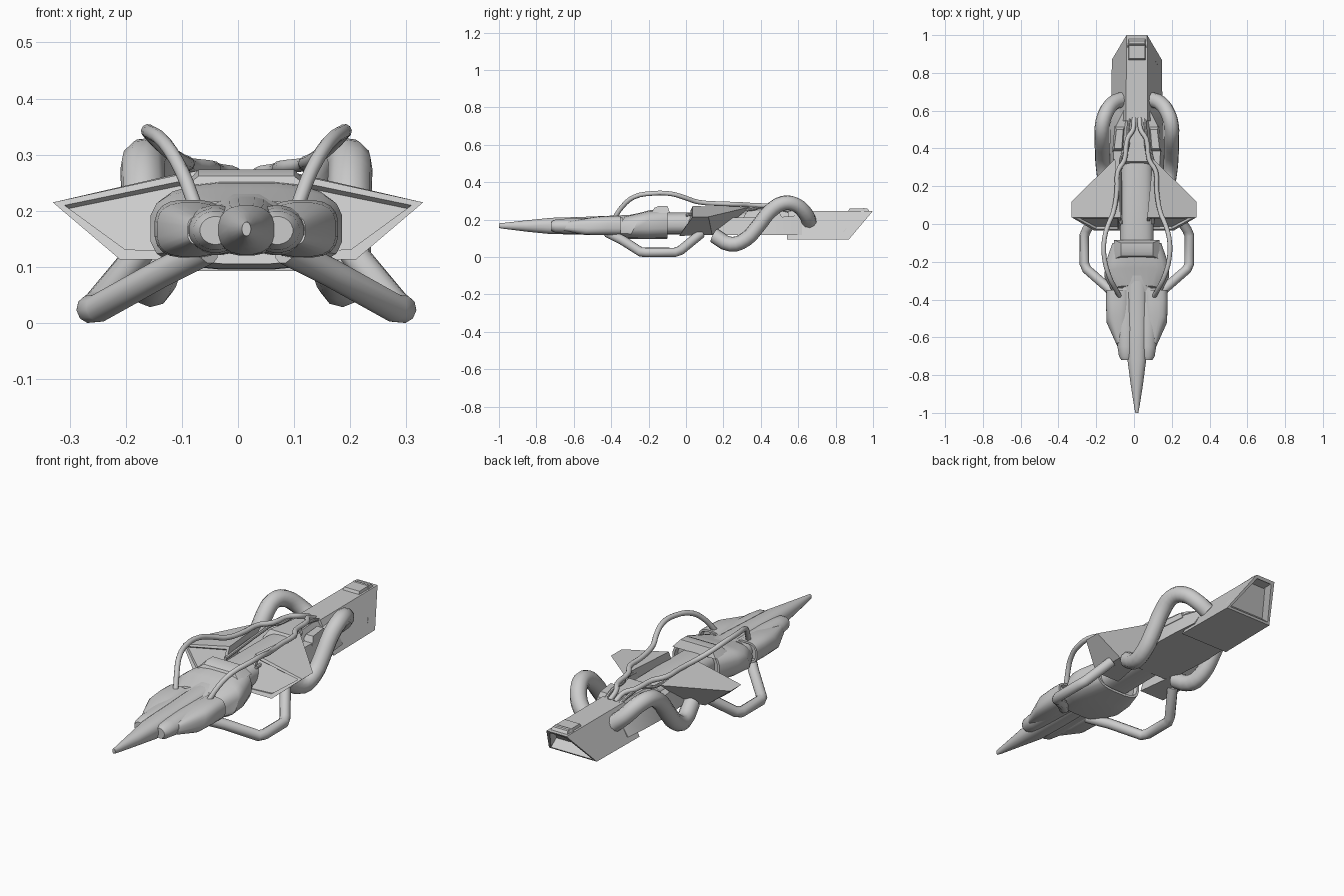
import bpy, bmesh, math

if "Cube" in bpy.data.objects:
    bpy.data.objects.remove(bpy.data.objects["Cube"])

CX = 0.015  # body axis sits slightly right of the origin


def finish(ob, angle=35):
    bpy.ops.object.select_all(action='DESELECT')
    ob.select_set(True)
    bpy.context.view_layer.objects.active = ob
    bpy.ops.object.shade_smooth_by_angle(angle=math.radians(angle))


def loft(name, rings, inset=None, angle=35):
    """Skin matching rings of 3D points; inset=(end, thickness, depth) hollows one cap."""
    bm = bmesh.new()
    vs = [[bm.verts.new(p) for p in r] for r in rings]
    n = len(vs[0])
    for a, b in zip(vs, vs[1:]):
        for i in range(n):
            bm.faces.new((a[i], a[(i + 1) % n], b[(i + 1) % n], b[i]))
    caps = [bm.faces.new(vs[0]), bm.faces.new(vs[-1])]
    bmesh.ops.recalc_face_normals(bm, faces=bm.faces)
    if inset:
        end, thick, depth = inset
        bmesh.ops.inset_region(bm, faces=[caps[end]], thickness=thick)
        r = bmesh.ops.inset_region(bm, faces=[caps[end]], thickness=0.004, depth=-depth)
    me = bpy.data.meshes.new(name)
    bm.to_mesh(me)
    bm.free()
    ob = bpy.data.objects.new(name, me)
    bpy.context.collection.objects.link(ob)
    finish(ob, angle)
    return ob


def oval(y, hw, zb, zt, x=CX, power=1.0, shear=0.0, n=20):
    """Rounded ring; power<1 gives a squarer section, shear slants it in y."""
    pts = []
    zc, hz = (zb + zt) / 2, (zt - zb) / 2
    for i in range(n):
        a = 2 * math.pi * (i + 0.5) / n
        c, s = math.cos(a), math.sin(a)
        c = math.copysign(abs(c) ** power, c)
        s = math.copysign(abs(s) ** power, s)
        pts.append((x + hw * c, y + shear * hz * s, zc + hz * s))
    return pts


def trapezoid(y_top, y_bot, hw_top, hw_bot, zt, zb, x=CX):
    return [(x - hw_top, y_top, zt), (x + hw_top, y_top, zt),
            (x + hw_bot, y_bot, zb), (x - hw_bot, y_bot, zb)]


def pipe(name, pts, radius, side, smooth=True, sides=3):
    """Round tube along half-offsets from the body axis, placed on one side."""
    cu = bpy.data.curves.new(name, 'CURVE')
    cu.dimensions = '3D'
    cu.bevel_depth = radius
    cu.bevel_resolution = sides
    cu.use_fill_caps = True
    cu.resolution_u = 3
    P = [(CX + side * x, y, z) for x, y, z in pts]
    if smooth:
        sp = cu.splines.new('BEZIER')
        sp.bezier_points.add(len(P) - 1)
        for b, p in zip(sp.bezier_points, P):
            b.co = p
            b.handle_left_type = b.handle_right_type = 'AUTO'
    else:
        sp = cu.splines.new('POLY')
        sp.points.add(len(P) - 1)
        for b, p in zip(sp.points, P):
            b.co = (*p, 1)
    ob = bpy.data.objects.new(name, cu)
    bpy.context.collection.objects.link(ob)
    bpy.ops.object.select_all(action='DESELECT')
    ob.select_set(True)
    bpy.context.view_layer.objects.active = ob
    bpy.ops.object.convert(target='MESH')
    finish(bpy.context.object, 40)


# Needle nose running back into the spine
loft("nose", [oval(-1.0, .008, .155, .18), oval(-.97, .014, .15, .183),
              oval(-.85, .033, .135, .197), oval(-.72, .05, .122, .21, power=.8),
              oval(-.55, .055, .12, .215, power=.75), oval(-.2, .058, .12, .23, power=.75)])

# Central fuselage
loft("fuselage", [oval(-.36, .085, .118, .215, power=.75), oval(-.25, .09, .118, .235, power=.75),
                  oval(.1, .088, .12, .24, power=.75), oval(.3, .085, .125, .24, power=.75),
                  oval(.56, .055, .13, .235, power=.75)])

# Broad collar with slanted front, and the raised hatch on it
loft("collar", [oval(-.36, .125, .105, .218, power=.6, shear=.6),
                oval(-.27, .172, .097, .24, power=.6, shear=.5),
                oval(-.2, .165, .095, .25, power=.65),
                oval(-.1, .13, .097, .258, power=.65)], inset=(1, .012, .02))
loft("collar_hatch", [trapezoid(-.17, -.185, .085, .12, .262, .235),
                      trapezoid(-.145, -.15, .085, .12, .274, .235),
                      trapezoid(-.1, -.085, .085, .12, .274, .235)])

# Rear body between wings and tail
loft("rear_body", [trapezoid(.12, .12, .11, .13, .21, .118),
                   trapezoid(.38, .38, .125, .145, .21, .118),
                   trapezoid(.52, .52, .11, .14, .215, .118),
                   trapezoid(.62, .62, .06, .13, .225, .118)])
loft("rear_spine", [trapezoid(.33, .3, .07, .1, .25, .2),
                    trapezoid(.4, .4, .055, .085, .25, .2),
                    trapezoid(.56, .56, .04, .07, .245, .2)])

# Tail block with hollow nozzle and top plate
loft("tail", [trapezoid(.545, .54, .057, .137, .247, .093),
              trapezoid(1.0, .87, .055, .132, .247, .093)], inset=(1, .02, .05))
loft("tail_top_plate", [trapezoid(.875, .865, .042, .047, .26, .24),
                        trapezoid(.97, .985, .042, .047, .26, .24)])

for s, tag in ((-1, "left"), (1, "right")):
    # Slim side pod beside the nose
    px = CX + s * .055
    loft("side_pod_" + tag, [oval(-.72, .028, .14, .19, px), oval(-.7, .04, .13, .2, px),
                             oval(-.65, .048, .125, .205, px), oval(-.55, .055, .122, .21, px),
                             oval(-.34, .07, .12, .212, px)])
    # Sleeve wrapped round the pod, with slanted lip
    sx = CX + s * .1
    loft("pod_sleeve_" + tag, [oval(-.64, .02, .14, .19, CX + s * .085, .7, .5),
                               oval(-.515, .06, .118, .215, sx, .7, .6),
                               oval(-.42, .064, .116, .22, sx, .7, .2),
                               oval(-.35, .062, .116, .22, sx, .7)], inset=(1, .01, .02))
    # Angular wing intake with recessed front panel and diagonal rear
    front = [(s * .33, .035, .215), (s * .07, .035, .272), (s * .07, -.035, .113), (s * .21, -.035, .113)]
    back = [(s * .33, .12, .215), (s * .1, .345, .268), (s * .1, .16, .118), (s * .205, .14, .118)]
    loft("wing_" + tag, [front, back], inset=(0, .022, .012), angle=10)
    # Thick S-shaped exhaust pipe
    pipe("exhaust_pipe_" + tag, [(.075, .66, .185), (.125, .64, .23), (.165, .585, .28),
                                 (.183, .52, .288), (.184, .45, .245), (.183, .385, .165),
                                 (.18, .32, .095), (.17, .24, .068), (.15, .15, .115)], .04, s)
    # Angled lower pipe
    pipe("lower_pipe_" + tag, [(.07, -.42, .13), (.15, -.34, .09), (.265, -.24, .026),
                               (.278, -.21, .025), (.278, -.06, .025), (.265, -.03, .035),
                               (.19, .08, .125)], .0255, s, smooth=False)
    # Thin upper hose arching back to the tail
    pipe("upper_hose_" + tag, [(.09, -.385, .205), (.115, -.34, .27), (.145, -.28, .32),
                               (.172, -.18, .34), (.172, -.08, .338), (.15, .0, .315),
                               (.125, .06, .295), (.105, .18, .285), (.1, .28, .282),
                               (.065, .34, .278), (.05, .45, .272), (.02, .5, .265),
                               (.015, .56, .24)], .0125, s)
    # Short inner hose along the spine
    pipe("inner_hose_" + tag, [(.085, .0, .225), (.085, .3, .25), (.08, .36, .256),
                               (.052, .39, .262), (.048, .49, .26), (.04, .56, .24)], .008, s, sides=2)
    # Small block beside the spine
    loft("spine_block_" + tag, [trapezoid(.4, .38, .02, .03, .238, .2, CX + s * .1),
                                trapezoid(.5, .52, .018, .028, .238, .2, CX + s * .09)])
